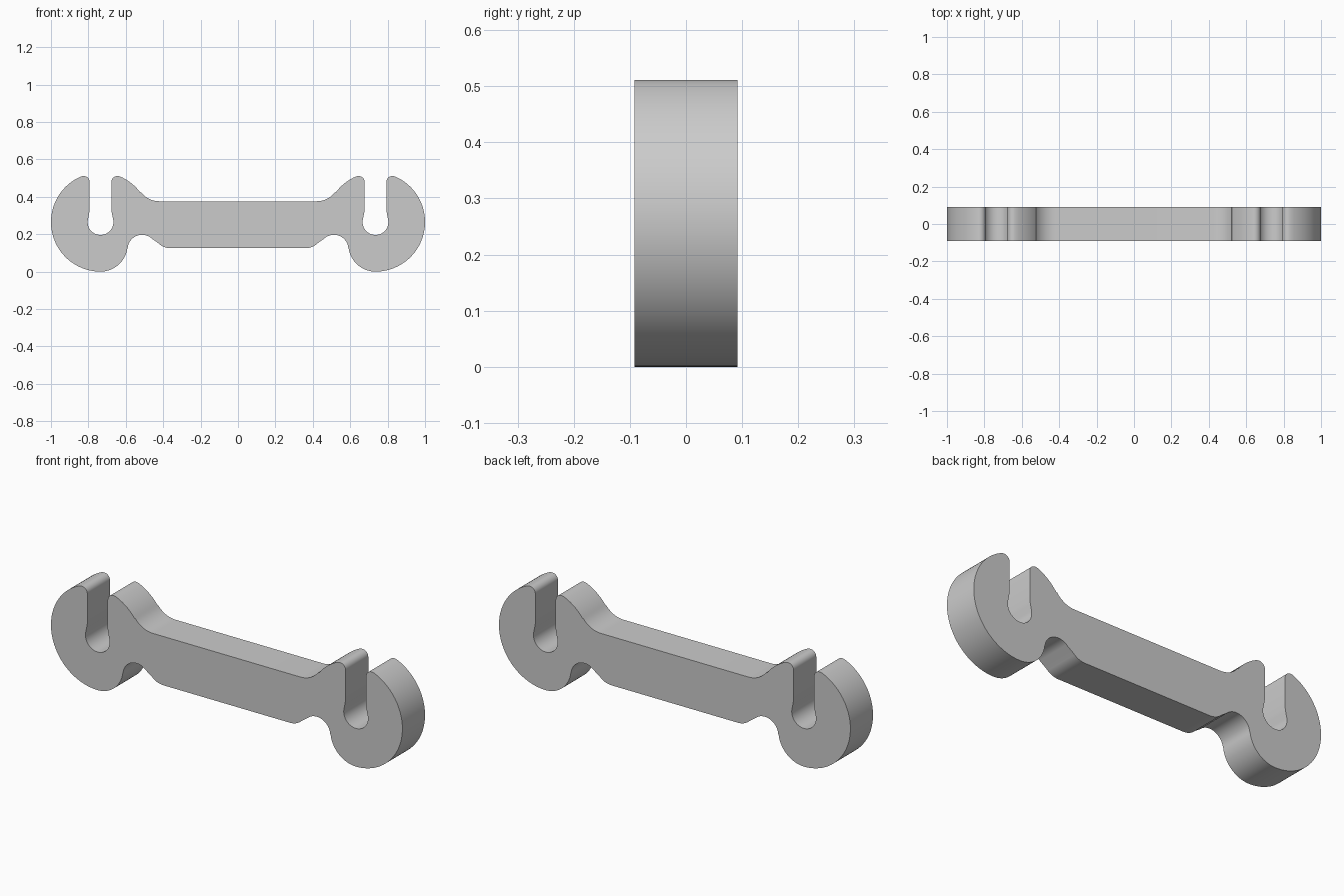
import bpy, bmesh, math

if "Cube" in bpy.data.objects:
    bpy.data.objects.remove(bpy.data.objects["Cube"])

HALF_DEPTH = 0.092
HX, HZ, HR = 0.735, 0.265, 0.265   # hook head circle


def arc(cx, cz, r, a0, a1, n):
    """Points along an arc in the xz plane, angles in degrees."""
    angles = [math.radians(a0 + (a1 - a0) * i / n) for i in range(n + 1)]
    return [(cx + r * math.cos(a), cz + r * math.sin(a)) for a in angles]


# Right half of the outline, from the top of the bar round to its underside
half = []
half += arc(0.42, 0.501, 0.125, -90, -36.8, 12)         # fillet from bar to head
half += arc(HX, HZ, HR, 143.2, 114, 10)                 # inner shoulder
half += arc(0.645, 0.479, 0.032, 113, 0, 10)            # inner lip
half += [(0.677, 0.328), (0.673, 0.305)]                # slot wall
half += arc(HX, HZ, 0.069, 170, 370, 28)                # slot floor
half += [(0.797, 0.305), (0.793, 0.328)]                # slot wall
half += arc(0.825, 0.479, 0.032, 180, 67, 10)           # outer lip
half += arc(HX, HZ, HR, 66, -90, 48)                    # outside of the head
half += arc(HX, 0.145, 0.145, -95, -186, 20)            # heel
half += arc(0.513, 0.12, 0.077, 5, 135, 18)             # notch under the neck
half += arc(0.36, 0.22, 0.095, -45, -90, 8)             # fillet to bar underside

# Mirror to make the closed outline
outline = half + [(-x, z) for x, z in reversed(half)]

# Extrude the outline front to back
bm = bmesh.new()
verts = [bm.verts.new((x, -HALF_DEPTH, z)) for x, z in outline]
face = bm.faces.new(verts)
res = bmesh.ops.extrude_face_region(bm, geom=[face], use_keep_orig=True)
moved = [g for g in res["geom"] if isinstance(g, bmesh.types.BMVert)]
bmesh.ops.translate(bm, verts=moved, vec=(0, 2 * HALF_DEPTH, 0))
bmesh.ops.recalc_face_normals(bm, faces=bm.faces)
caps = [f for f in bm.faces if len(f.verts) > 4]
bmesh.ops.triangulate(bm, faces=caps)

mesh = bpy.data.meshes.new("double_hook_bar")
bm.to_mesh(mesh)
bm.free()
obj = bpy.data.objects.new("double_hook_bar", mesh)
bpy.context.collection.objects.link(obj)

# Single grey colour
grey = bpy.data.materials.new("light_grey")
grey.diffuse_color = (0.6, 0.6, 0.6, 1)
grey.use_nodes = True
grey.node_tree.nodes["Principled BSDF"].inputs["Base Color"].default_value = grey.diffuse_color
mesh.materials.append(grey)

# Smooth curved walls, sharp rims
bpy.context.view_layer.objects.active = obj
obj.select_set(True)
bpy.ops.object.shade_smooth_by_angle(angle=math.radians(30))
